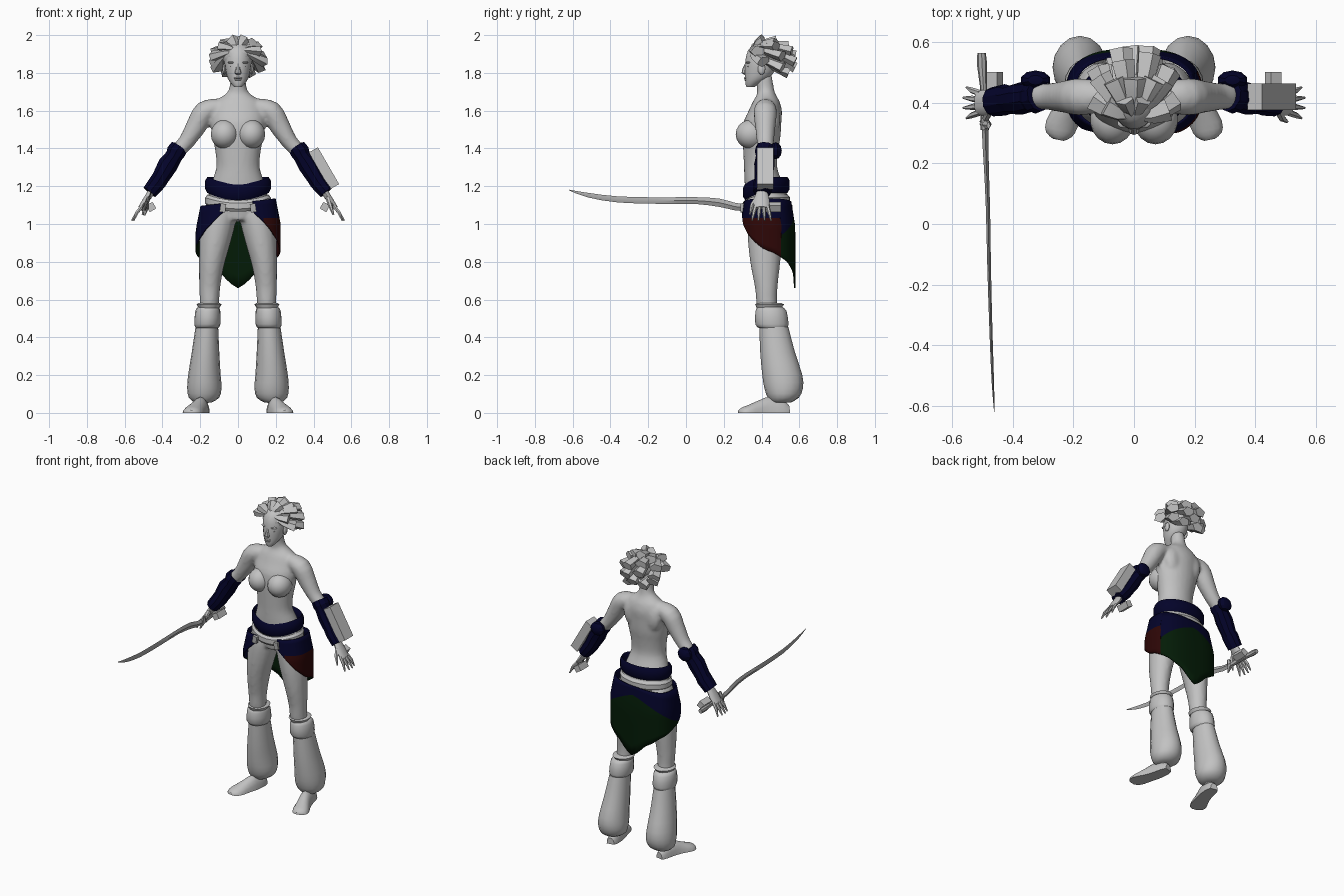
import bpy, bmesh, math
from mathutils import Vector, Matrix

cube = bpy.data.objects.get("Cube")
if cube:
    bpy.data.objects.remove(cube)


def material(name, *rgb):
    m = bpy.data.materials.new(name)
    m.use_nodes = True
    m.diffuse_color = (*rgb, 1)
    m.node_tree.nodes["Principled BSDF"].inputs["Base Color"].default_value = (*rgb, 1)
    return m


GREY = material("pale grey", .54, .54, .54)
STEEL = material("steel grey", .42, .42, .42)
NAVY = material("navy cloth", .001, .001, .023)
RED = material("dark red cloth", .027, .002, .002)
GREEN = material("dark green cloth", .001, .011, .002)
UP, SIDE, DEPTH = Vector((0, 0, 1)), Vector((1, 0, 0)), Vector((0, 1, 0))


def refine(rings, k):
    """Catmull-Rom interpolation of (x, y, z, ru, rv) rings."""
    out = []
    for i in range(len(rings) - 1):
        a, b, c, d = (rings[max(0, min(len(rings) - 1, i + j))] for j in (-1, 0, 1, 2))
        for s in range(k):
            t = s / k
            out.append([q + .5 * t * (r - p + t * (2*p - 5*q + 4*r - w + t * (3*(q - r) + w - p)))
                        for p, q, r, w in zip(a, b, c, d)])
    return out + [list(rings[-1])]


def loft(bm, rings, n=16, ref=SIDE, axis=None, k=1, flip=1, floor=False):
    rings = refine(rings, k)
    pts = [Vector((r[0] * flip, r[1], r[2])) for r in rings]
    loops = []
    for i, r in enumerate(rings):
        t = axis or (pts[min(i + 1, len(pts) - 1)] - pts[max(i - 1, 0)]).normalized()
        u = (ref - t * ref.dot(t)).normalized()
        v = t.cross(u)
        loop = []
        for j in range(n):
            a = math.tau * j / n
            p = pts[i] + u * r[3] * math.cos(a) + v * r[4] * math.sin(a)
            if floor:
                p.z = max(p.z, 0)
            loop.append(bm.verts.new(p))
        loops.append(loop)
    for a, b in zip(loops, loops[1:]):
        for j in range(n):
            bm.faces.new((a[j], a[(j + 1) % n], b[(j + 1) % n], b[j]))
    bm.faces.new(loops[0][::-1])
    bm.faces.new(loops[-1])


def blob(bm, centre, radii, n=14):
    m = Matrix.Translation(centre) @ Matrix.Diagonal((*radii, 1))
    bmesh.ops.create_uvsphere(bm, u_segments=n, v_segments=n // 2 + 1, radius=1, matrix=m)


def box(bm, centre, size, tilt=0):
    m = Matrix.Translation(centre) @ Matrix.Rotation(math.radians(tilt), 4, 'Y') @ Matrix.Diagonal((*size, 1))
    bmesh.ops.create_cube(bm, size=1, matrix=m)


def finish(bm, name, *mats, mirror=False, angle=40):
    bmesh.ops.recalc_face_normals(bm, faces=bm.faces[:])
    me = bpy.data.meshes.new(name)
    bm.to_mesh(me)
    bm.free()
    for m in mats:
        me.materials.append(m)
    ob = bpy.data.objects.new(name, me)
    bpy.context.collection.objects.link(ob)
    bpy.ops.object.select_all(action='DESELECT')
    ob.select_set(True)
    bpy.context.view_layer.objects.active = ob
    bpy.ops.object.shade_smooth_by_angle(angle=math.radians(angle))
    if mirror:
        ob.modifiers.new("mirror", 'MIRROR').use_mirror_merge = False
    return ob


def lofted(name, mat, rings, mirror=True, **kw):
    bm = bmesh.new()
    loft(bm, rings, **kw)
    return finish(bm, name, mat, mirror=mirror)


# Body: torso, arms and legs fused into one smooth skin
bm = bmesh.new()
torso = [(1.02, .43, .10, .09), (1.08, .435, .16, .105), (1.16, .425, .155, .11), (1.22, .41, .14, .1),
         (1.3, .395, .115, .088), (1.38, .395, .12, .092), (1.46, .4, .135, .1), (1.54, .405, .145, .1),
         (1.6, .42, .14, .088), (1.65, .425, .12, .07), (1.685, .425, .07, .05), (1.72, .42, .045, .045),
         (1.79, .41, .042, .045)]
loft(bm, [(0, y, z, a, b) for z, y, a, b in torso], n=24, axis=UP, k=3)
arm = [(.1, .42, 1.62, .05, .045), (.175, .42, 1.595, .062, .058), (.22, .42, 1.52, .055, .055),
       (.27, .42, 1.44, .046, .044), (.32, .42, 1.38, .042, .04), (.4, .41, 1.25, .035, .033),
       (.465, .4, 1.16, .03, .022)]
leg = [(.095, .43, 1.1, .08, .095), (.103, .43, 1.02, .093, .105), (.122, .42, .9, .083, .092),
       (.14, .42, .78, .067, .078), (.15, .425, .66, .056, .06), (.152, .43, .56, .05, .054),
       (.165, .46, .4, .045, .045), (.185, .5, .05, .035, .035)]
for s in (1, -1):
    loft(bm, arm, ref=DEPTH, k=3, flip=s)
    loft(bm, leg, axis=UP, k=3, flip=s)
    blob(bm, (.075 * s, .475, 1.05), (.07, .055, .07))
    blob(bm, (.075 * s, .46, 1.56), (.06, .04, .09))
body = finish(bm, "body", GREY, angle=180)
remesh = body.modifiers.new("fuse", 'REMESH')
remesh.mode, remesh.voxel_size, remesh.use_smooth_shade = 'VOXEL', .011, True
relax = body.modifiers.new("relax", 'SMOOTH')
relax.factor, relax.iterations = .5, 5

bm = bmesh.new()
blob(bm, (.071, .345, 1.475), (.074, .082, .077), 18)
finish(bm, "bust_cup", GREY, mirror=True)

# Head and face
skull = [(1.725, .342, .02, .022), (1.74, .35, .034, .035), (1.77, .375, .054, .063), (1.81, .39, .065, .08),
         (1.85, .395, .071, .083), (1.9, .4, .068, .08), (1.94, .405, .05, .06), (1.96, .41, .02, .025)]
lofted("head", GREY, [(0, y, z, a, b) for z, y, a, b in skull], mirror=False, n=18, axis=UP, k=2)
lofted("nose", GREY, [(0, .322, 1.85, .009, .01), (0, .312, 1.82, .012, .014), (0, .308, 1.8, .018, .014),
                      (0, .318, 1.79, .012, .008)], mirror=False, n=8, axis=UP)
bm = bmesh.new()
blob(bm, (0, .32, 1.773), (.023, .014, .006), 10)
blob(bm, (0, .322, 1.763), (.02, .014, .006), 10)
finish(bm, "lips", GREY)
bm = bmesh.new()
blob(bm, (.03, .332, 1.855), (.026, .016, .007), 10)
blob(bm, (.029, .332, 1.834), (.016, .011, .007), 10)
blob(bm, (.072, .4, 1.82), (.01, .02, .03), 10)
finish(bm, "brow_eye_and_ear", GREY, mirror=True)

# Hair: blunt locks fanning back from the forehead
bm = bmesh.new()
blob(bm, (0, .41, 1.885), (.082, .09, .08))
root, tip = Vector((0, .405, 1.87)), Vector((0, .437, 1.865))
for elev, count, spread in ((-28, 5, 58), (5, 6, 100), (35, 6, 115), (65, 5, 125)):
    for i in range(count):
        az = math.radians(-spread + 2 * spread * i / (count - 1))
        e = math.radians(elev + 8 * (-1) ** i)
        d = Vector((math.sin(az) * math.cos(e), math.cos(az) * math.cos(e), math.sin(e)))
        path = []
        for pull, grow, width in ((1.1, .0, .016), (.45, .35, .03), (0, 1, .042)):
            q = (d + Vector((0, -.7, .6)) * pull).normalized()
            a = root + Vector((q.x * .07, q.y * .08, q.z * .078))
            b = tip + Vector((q.x * .138, q.y * .15, q.z * .109))
            path.append((*a.lerp(b, grow), width, width * .7))
        loft(bm, path, n=5, ref=Vector((d.y, -d.x, .01)))
finish(bm, "hair_locks", GREY, angle=25)

# Forearm wraps, arm block and hands
bm = bmesh.new()
loft(bm, [(.312, .425, 1.405, .054, .05), (.328, .42, 1.382, .056, .053), (.34, .42, 1.358, .05, .047),
          (.37, .415, 1.315, .054, .056), (.41, .41, 1.245, .047, .048), (.425, .41, 1.222, .052, .048),
          (.468, .403, 1.168, .048, .042)], n=10, ref=DEPTH)
blob(bm, (.325, .475, 1.388), (.05, .032, .045), 10)
finish(bm, "forearm_wrap", NAVY, mirror=True, angle=25)
bm = bmesh.new()
box(bm, (.455, .42, 1.295), (.055, .088, .225), -30)
finish(bm, "left_arm_block", GREY)
bm = bmesh.new()
box(bm, (.46, .46, 1.09), (.04, .085, .04), 30)
finish(bm, "palm_block", GREY, mirror=True)
bm = bmesh.new()
loft(bm, [(.455, .403, 1.175, .028, .02), (.488, .4, 1.125, .043, .018), (.518, .4, 1.085, .04, .012)],
     n=10, ref=DEPTH)
for i in range(4):
    o = (i - 1.5) * .021
    loft(bm, [(.508, .4 + o, 1.095, .011, .011), (.535, .4 + 1.3 * o, 1.06, .01, .01),
              (.568 - abs(o) * .5, .4 + 1.6 * o, 1.018, .004, .004)], n=6, ref=DEPTH)
loft(bm, [(.475, .375, 1.14, .013, .013), (.488, .35, 1.1, .012, .012), (.505, .338, 1.05, .005, .005)], n=6)
finish(bm, "hand", GREY, mirror=True)


# Waist sashes
def sash(name, mat, z, half, rx, ry, dip, cy=.425):
    bm = bmesh.new()
    n, m, loops = 28, 6, []
    for i in range(n):
        a = math.tau * i / n
        drop = dip * max(0, -math.cos(a)) ** 2
        loops.append([bm.verts.new(((rx + .014 * math.cos(b)) * math.sin(a),
                                    cy + (ry + .014 * math.cos(b)) * math.cos(a),
                                    z - drop + half * math.sin(b)))
                      for b in (math.tau * (j + .5) / m for j in range(m))])
    for i in range(n):
        p, q = loops[i], loops[(i + 1) % n]
        for j in range(m):
            bm.faces.new((p[j], q[j], q[(j + 1) % m], p[(j + 1) % m]))
    finish(bm, name, mat, angle=35)


sash("navy_sash", NAVY, 1.207, .043, .162, .112, .038)
sash("hip_band", GREY, 1.125, .03, .162, .114, .03)
bm = bmesh.new()
box(bm, (.08, .298, 1.085), (.03, .02, .045), -8)
finish(bm, "belt_tab", STEEL, mirror=True)

# Hip cloth: open at the front, pointed at the back; a row of edges follows each colour border
HEM = [(0, .66), (18, .74), (48, .8), (67, .825), (90, .86), (125, .94), (145, 1), (163, 1.06)]


def rounded(v):
    return math.copysign(abs(v) ** .75, v)


bm = bmesh.new()
cols = []
for deg in [-163, -155, -148, *range(-140, 61, 5), 67, 67.2, *range(75, 146, 5), 148, 155, 163]:
    hem = next(z0 + (z1 - z0) * (abs(deg) - a0) / (a1 - a0)
               for (a0, z0), (a1, z1) in zip(HEM, HEM[1:]) if abs(deg) <= a1)
    a = math.radians(deg)
    top = 1.115 + .02 * math.sin(a)
    border = max(hem + .004, 1.03 if deg > 67 else 1.06 - .0018 * abs(deg))
    col = []
    for j in range(11):
        z = top + (border - top) * j / 4 if j < 4 else border + (hem - border) * (j - 4) / 6
        flare = max(0, min(1, (top - z) / .13))
        rx, ry = .195 + .026 * flare, .124 + .021 * flare
        col.append(bm.verts.new((rx * rounded(math.sin(a)), .43 + ry * rounded(math.cos(a)), z)))
    cols.append((deg, col))
for (d0, p), (d1, q) in zip(cols, cols[1:]):
    for j in range(10):
        f = bm.faces.new((p[j], p[j + 1], q[j + 1], q[j]))
        if j >= 4 and -105 < (d0 + d1) / 2 < 148:
            f.material_index = 2 if d1 <= 67 else 1
cloth = finish(bm, "hip_cloth", NAVY, RED, GREEN)
solid = cloth.modifiers.new("thickness", 'SOLIDIFY')
solid.thickness, solid.offset = .008, 0

# Legwear and feet
lofted("knee_flange", GREY, [(.153, .44, .555, .055, .065), (.153, .443, .575, .066, .077),
                             (.153, .44, .582, .055, .06)], axis=UP)
lofted("knee_cuff", GREY, [(.157, .445, .56, .055, .065), (.16, .45, .54, .066, .082), (.162, .455, .47, .069, .088),
                           (.164, .46, .45, .06, .075)], axis=UP, k=2)
lofted("baggy_legging", GREY, [(.165, .465, .455, .06, .077), (.172, .485, .32, .073, .092),
                               (.178, .51, .2, .086, .106), (.178, .517, .13, .091, .102),
                               (.18, .515, .08, .08, .082), (.185, .505, .055, .045, .05)], axis=UP, k=2)
lofted("foot", GREY, [(.182, .545, 0, .025, .04), (.186, .51, 0, .037, .07), (.198, .44, 0, .042, .085),
                      (.215, .39, 0, .045, .068), (.238, .33, 0, .053, .042), (.248, .295, 0, .043, .028),
                      (.25, .278, 0, .018, .014)], axis=Vector((-.2, 1, 0)).normalized(), floor=True, k=2)

# Sword in the right hand
lofted("sword_blade", STEEL, [(-.461, -.62, 1.18, .001, .002), (-.466, -.52, 1.153, .004, .012),
                              (-.472, -.36, 1.13, .005, .016), (-.478, -.15, 1.124, .006, .017),
                              (-.482, .05, 1.124, .007, .018), (-.487, .18, 1.112, .008, .022),
                              (-.49, .26, 1.092, .01, .02), (-.492, .34, 1.085, .011, .018)],
       mirror=False, n=4, axis=DEPTH, k=2)
lofted("sword_grip", STEEL, [(-.492, .31, 1.085, .014, .016), (-.497, .45, 1.085, .011, .013),
                             (-.502, .53, 1.085, .017, .018), (-.503, .565, 1.085, .014, .015)],
       mirror=False, n=8, axis=DEPTH)
lofted("sword_guard", STEEL, [(-.48, .325, 1.12, .006, .012), (-.49, .33, 1.085, .02, .018),
                              (-.495, .305, 1.045, .004, .005)], mirror=False, n=6, axis=UP)
